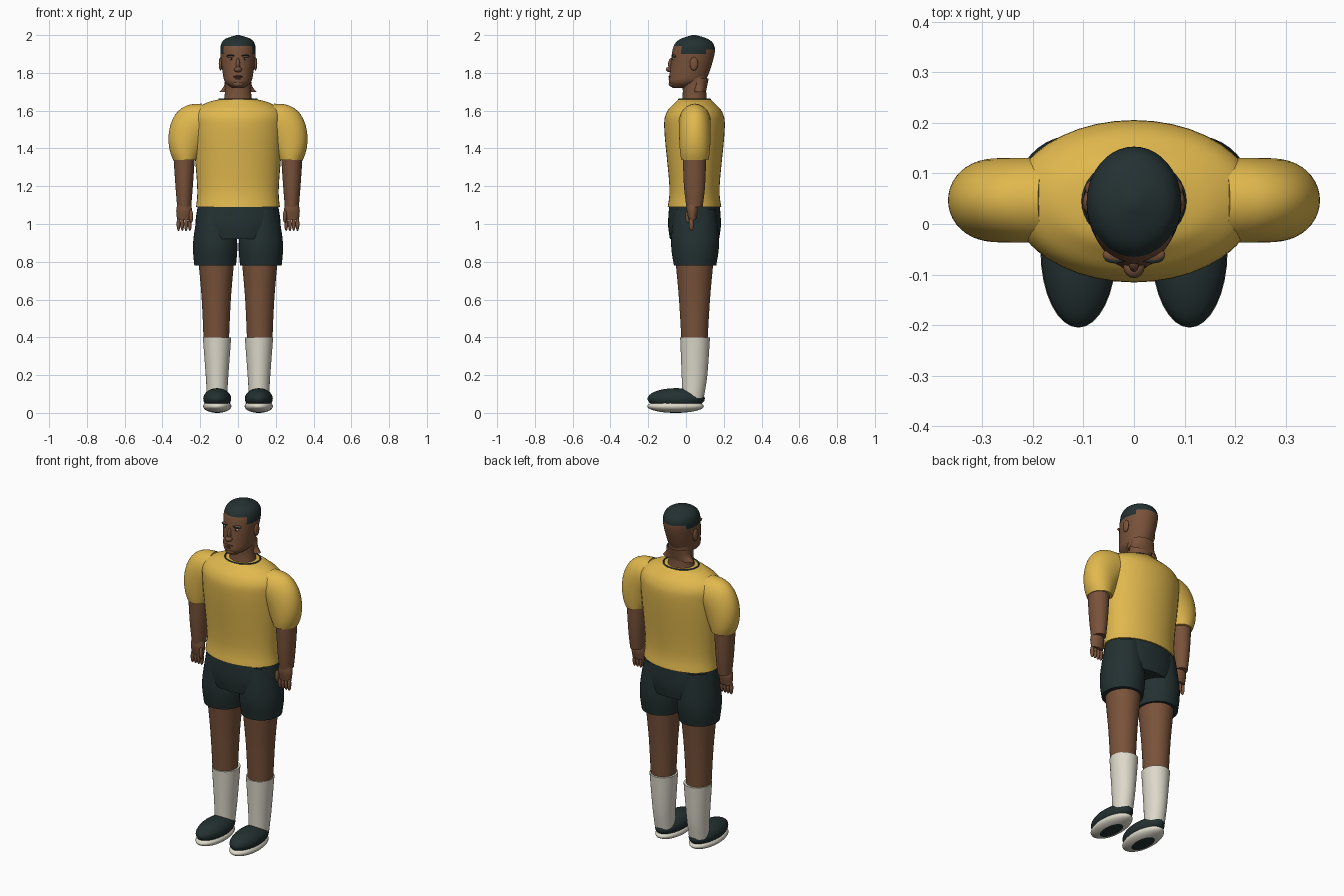
import bpy, bmesh, math
from mathutils import Vector, Matrix

if "Cube" in bpy.data.objects:
    bpy.data.objects.remove(bpy.data.objects["Cube"], do_unlink=True)

BODY_Y = .045  # the torso, arms and legs share this depth centre


def material(name, *rgb):
    mat = bpy.data.materials.new(name)
    mat.use_nodes = True
    mat.diffuse_color = (*rgb, 1)
    shader = next(n for n in mat.node_tree.nodes if n.type == 'BSDF_PRINCIPLED')
    shader.inputs["Base Color"].default_value = (*rgb, 1)
    return mat


skin = material("brown_skin", .19, .085, .042)
lip = material("dark_lip", .1, .04, .025)
yellow = material("yellow_shirt", .75, .48, .075)
dark = material("dark_green_black", .017, .03, .031)
white = material("off_white", .72, .69, .59)


def finish(name, bm, materials, pair, rule):
    """Make a smooth object; a rule picks face colours, a pair is mirrored."""
    bmesh.ops.recalc_face_normals(bm, faces=bm.faces)
    if rule:
        for face in bm.faces:
            face.material_index = int(rule(face.calc_center_median()))
    mesh = bpy.data.meshes.new(name)
    bm.to_mesh(mesh)
    bm.free()
    for mat in materials:
        mesh.materials.append(mat)
    obj = bpy.data.objects.new(name, mesh)
    bpy.context.collection.objects.link(obj)
    bpy.ops.object.select_all(action='DESELECT')
    obj.select_set(True)
    bpy.context.view_layer.objects.active = obj
    bpy.ops.object.shade_smooth_by_angle(angle=math.radians(50))
    if pair:
        mirror = obj.modifiers.new("Mirror", 'MIRROR')
        mirror.use_mirror_merge = False


def spline(rows, steps):
    """Smoothly interpolate rows of numbers."""
    smooth = []
    for i in range(len(rows) - 1):
        before, start = rows[max(i - 1, 0)], rows[i]
        end, after = rows[i + 1], rows[min(i + 2, len(rows) - 1)]
        for step in range(steps):
            t = step / steps
            smooth.append([
                q + t / 2 * (r - p + t * (2 * p - 5 * q + 4 * r - s
                             + t * (3 * (q - r) + s - p)))
                for p, q, r, s in zip(before, start, end, after)])
    return smooth + [rows[-1]]


def level(rings, x=0, y=BODY_Y):
    """Flat rings given as (z, half width, half depth[, own depth centre])."""
    return [(x + w, z, x - w, z, own[0] if own else y, d) for z, w, d, *own in rings]


def loft(name, rings, *materials, pair=False, rule=None, caps=True, segs=40, steps=5):
    """Skin oval rings, each spanning two x, z points and a depth."""
    bm = bmesh.new()
    loops = []
    for xa, za, xb, zb, y, depth in spline(rings, steps):
        middle = Vector((xa + xb, y + y, za + zb)) / 2
        across = Vector((xa - xb, 0, za - zb)) / 2
        back = Vector((0, depth, 0))
        turns = [math.tau * k / segs for k in range(segs)]
        loops.append([bm.verts.new(middle + across * math.cos(t) + back * math.sin(t))
                      for t in turns])
    for low, high in zip(loops, loops[1:]):
        for k in range(segs):
            bm.faces.new((low[k - 1], low[k], high[k], high[k - 1]))
    if caps:
        bm.faces.new(loops[0])
        bm.faces.new(loops[-1])
    finish(name, bm, materials, pair, rule)


def ball(name, centre, size, *materials, pair=False, rule=None, segs=16):
    bm = bmesh.new()
    bmesh.ops.create_uvsphere(
        bm, u_segments=segs, v_segments=segs // 2, radius=1,
        matrix=Matrix.LocRotScale(Vector(centre), None, Vector(size)))
    finish(name, bm, materials, pair, rule)


# Shirt body and collar
loft("shirt_body", level([
    (1.09, .222, .142), (1.2, .216, .133), (1.5, .24, .16), (1.59, .235, .148),
    (1.64, .17, .105), (1.66, .1, .085)]), yellow)
loft("collar", level([(1.65, .107, .089), (1.665, .1, .084), (1.65, .09, .074)]),
     dark, caps=False)

# Sleeves puff out in an arc from the shoulder top down to the cuff
sleeve_rings = []
for step in range(13):
    t = step / 12
    angle = math.radians(90 - 126 * t)
    sleeve_rings.append((
        .19 + .178 * max(math.cos(angle), 0) ** .7, 1.45 + .187 * math.sin(angle),
        .15 + .065 * t, 1.45 - .11 * t,
        .047, .084 - .012 * t ** 4))
loft("sleeves", sleeve_rings, yellow, pair=True, steps=2)

# Forearms and hands
loft("arms", level([(1.36, .057, .062), (1.2, .046, .056), (1.09, .037, .043)], x=.285),
     skin, pair=True)
loft("palms", level([(1.11, .034, .028), (1.07, .042, .03), (1.02, .037, .019)],
                    x=.285, y=.034), skin, pair=True)
for finger in range(4):
    ball(f"fingers_{finger}", (.255 + .02 * finger, .028, 1), (.01, .013, .037),
         skin, pair=True)
ball("thumbs", (.248, .01, 1.04), (.011, .014, .035), skin, pair=True)

# Shorts
loft("shorts_hips", level([(1.11, .21, .133), (1, .225, .14), (.92, .2, .13)]), dark)
loft("shorts_legs", level([(1.08, .09, .11), (.9, .117, .127), (.78, .11, .112)],
                          x=.121, y=.048), dark, pair=True)

# Legs, socks and shoes
loft("legs", level([(.8, .094, .1), (.6, .077, .082), (.38, .067, .069)], x=.115),
     skin, pair=True)
loft("socks", level([(.4, .075, .079, .048), (.2, .06, .068), (.08, .053, .057, .037)],
                    x=.111), white, pair=True)
ball("shoes", (.11, -.052, .075), (.074, .152, .056), dark, pair=True, segs=32)
ball("soles", (.11, -.055, .035), (.075, .15, .035), white, dark, pair=True, segs=32,
     rule=lambda c: c.z < .008)

# Neck, with a flared lower edge
loft("neck", level([(1.63, .08, .07), (1.7, .069, .062), (1.8, .07, .068)]), skin)
loft("neck_flare", level([(1.77, .068, .05), (1.73, .075, .042), (1.7, .097, .036)],
                         y=.07), skin, caps=False)


# Head, with the hairline lowest at the temples
def is_hair(c):
    if c.y < -.02:
        return c.z > 1.94
    return c.z > (1.905 if c.y < .1 else 1.92)


loft("head", level([
    (1.72, .03, .04, -.03), (1.75, .068, .09, 0), (1.8, .081, .104, .018),
    (1.9, .093, .113, .038), (1.95, .09, .104, .043), (1.98, .067, .072, .043),
    (2, .008, .01, .043)]), skin, dark, rule=is_hair)

# Face
ball("nose_tip", (0, -.085, 1.818), (.021, .022, .015), skin)
ball("nose_bridge", (0, -.075, 1.845), (.011, .02, .035), skin)
ball("upper_lip", (0, -.08, 1.78), (.027, .014, .007), lip)
ball("lower_lip", (0, -.079, 1.768), (.023, .014, .007), lip)
ball("chin", (0, -.07, 1.742), (.032, .022, .018), skin)
for name, centre, size, mat in (
        ("brow_ridges", (.035, -.061, 1.889), (.027, .015, .009), skin),
        ("eyebrows", (.036, -.068, 1.891), (.023, .01, .004), dark),
        ("eyes", (.035, -.063, 1.873), (.014, .009, .006), white),
        ("pupils", (.035, -.069, 1.873), (.006, .005, .005), dark),
        ("ears", (.092, .042, 1.848), (.01, .022, .036), skin)):
    ball(name, centre, size, mat, pair=True)
